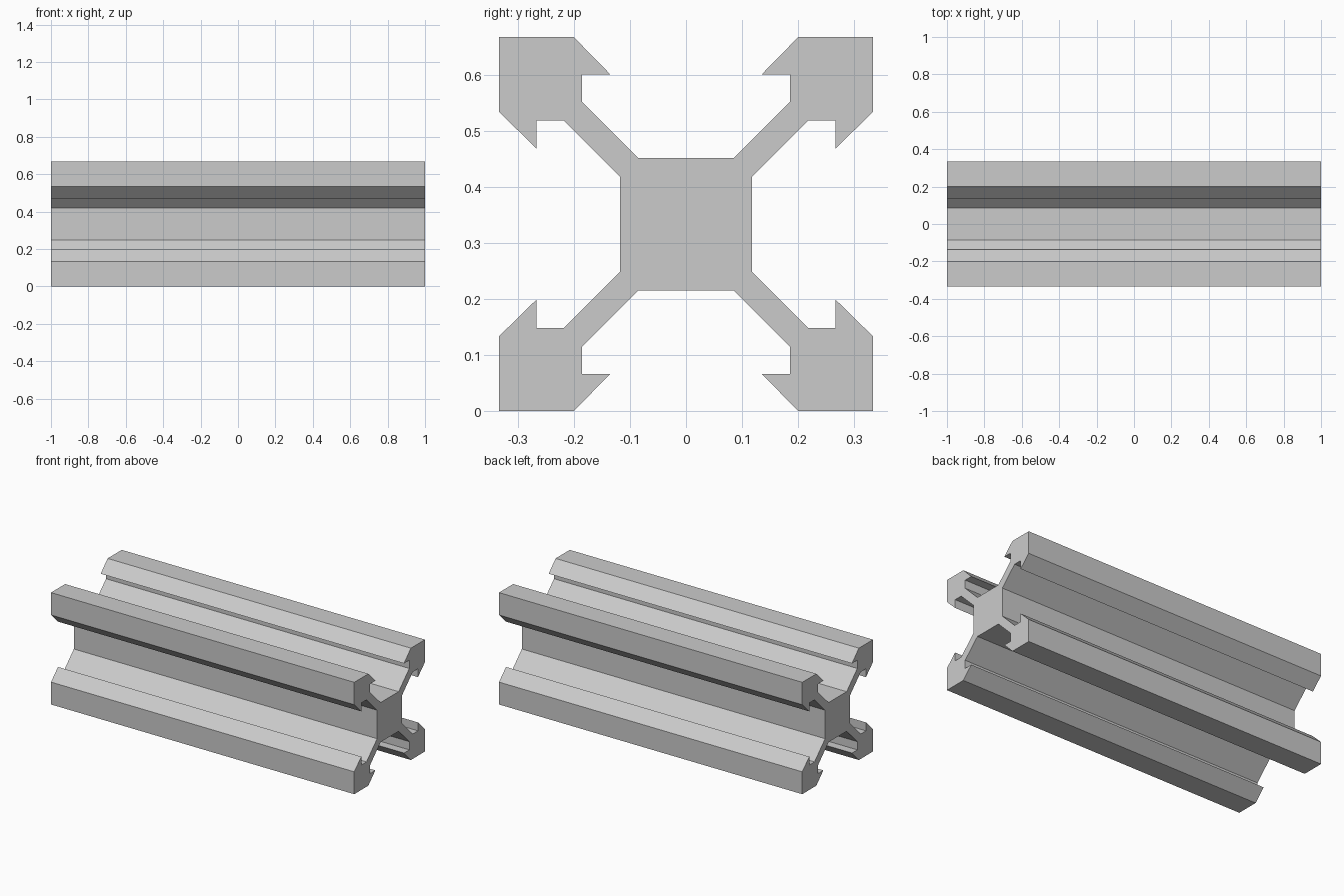
import bpy
import bmesh

cube = bpy.data.objects.get("Cube")
if cube:
    bpy.data.objects.remove(cube, do_unlink=True)

LENGTH = 2.0
HALF = 1 / 3  # half of the square section

# Aluminium colour
metal = bpy.data.materials.new("light grey metal")
metal.use_nodes = True
colour = (0.6, 0.6, 0.6, 1)
metal.diffuse_color = colour
metal.node_tree.nodes["Principled BSDF"].inputs["Base Color"].default_value = colour

# Lower half of one arm: core corner, web, slot lip, outer corner
half_arm = [(0.118, 0.085), (0.218, 0.185), (0.267, 0.185),
            (0.267, 0.135), (HALF, 0.2)]
arm = half_arm + [(HALF, HALF)] + [(z, y) for y, z in reversed(half_arm)]

# Turn the arm through four quarters to close the section
section = []
for quarter in range(4):
    section += arm
    arm = [(-z, y) for y, z in arm]

# Extrude the section along x
bm = bmesh.new()
verts = [bm.verts.new((-LENGTH / 2, y, z + HALF)) for y, z in section]
end = bm.faces.new(verts)
result = bmesh.ops.extrude_face_region(bm, geom=[end], use_keep_orig=True)
moved = [v for v in result["geom"] if isinstance(v, bmesh.types.BMVert)]
bmesh.ops.translate(bm, verts=moved, vec=(LENGTH, 0, 0))
bmesh.ops.recalc_face_normals(bm, faces=bm.faces)

mesh = bpy.data.meshes.new("slotted_rail")
bm.to_mesh(mesh)
bm.free()
mesh.materials.append(metal)
rail = bpy.data.objects.new("slotted_rail", mesh)
bpy.context.collection.objects.link(rail)
